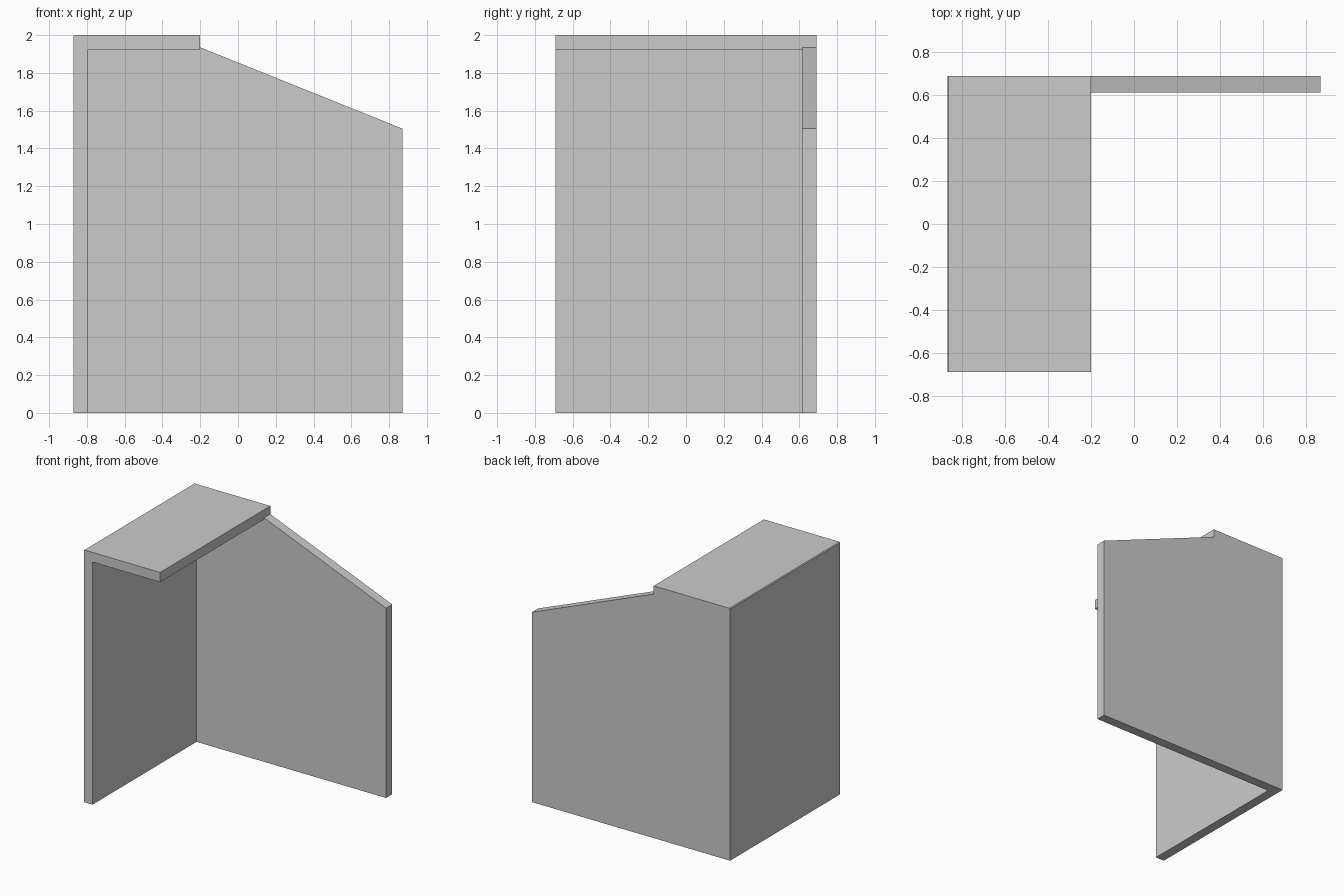
import bpy
import bmesh

cube = bpy.data.objects.get("Cube")
if cube:
    bpy.data.objects.remove(cube, do_unlink=True)

# Single plain grey finish
grey = bpy.data.materials.new("plain_grey")
grey.use_nodes = True
colour = (0.6, 0.6, 0.6, 1)
grey.diffuse_color = colour
grey.node_tree.nodes["Principled BSDF"].inputs["Base Color"].default_value = colour

# Overall extents and panel thickness
X, Y, TOP, T = 0.87, 0.69, 2.0, 0.077
ROOF_EDGE = -0.2
CHAMFER = 0.006


def extrude_profile(name, profile, y0, y1):
    """Extrude an x-z outline along y into a solid panel."""
    bm = bmesh.new()
    face = bm.faces.new([bm.verts.new((x, y0, z)) for x, z in profile])
    result = bmesh.ops.extrude_face_region(bm, geom=[face])
    moved = [v for v in result["geom"] if isinstance(v, bmesh.types.BMVert)]
    bmesh.ops.translate(bm, verts=moved, vec=(0, y1 - y0, 0))
    bmesh.ops.recalc_face_normals(bm, faces=bm.faces)
    mesh = bpy.data.meshes.new(name)
    bm.to_mesh(mesh)
    bm.free()
    mesh.materials.append(grey)
    obj = bpy.data.objects.new(name, mesh)
    bpy.context.collection.objects.link(obj)
    return obj


# Outer corner shared by both parts
corner = [(-X, 0), (-X, TOP - CHAMFER), (-X + CHAMFER, TOP), (ROOF_EDGE, TOP)]

# Side wall folding over into the short roof
extrude_profile(
    "side_wall_and_roof",
    corner + [(ROOF_EDGE, TOP - T), (-X + T, TOP - T), (-X + T, 0)],
    -Y, Y - T)

# Back wall with a step below the roof and a sloping top
extrude_profile(
    "back_wall",
    corner + [(ROOF_EDGE, 1.935), (X, 1.505), (X, 0)],
    Y - T, Y)
